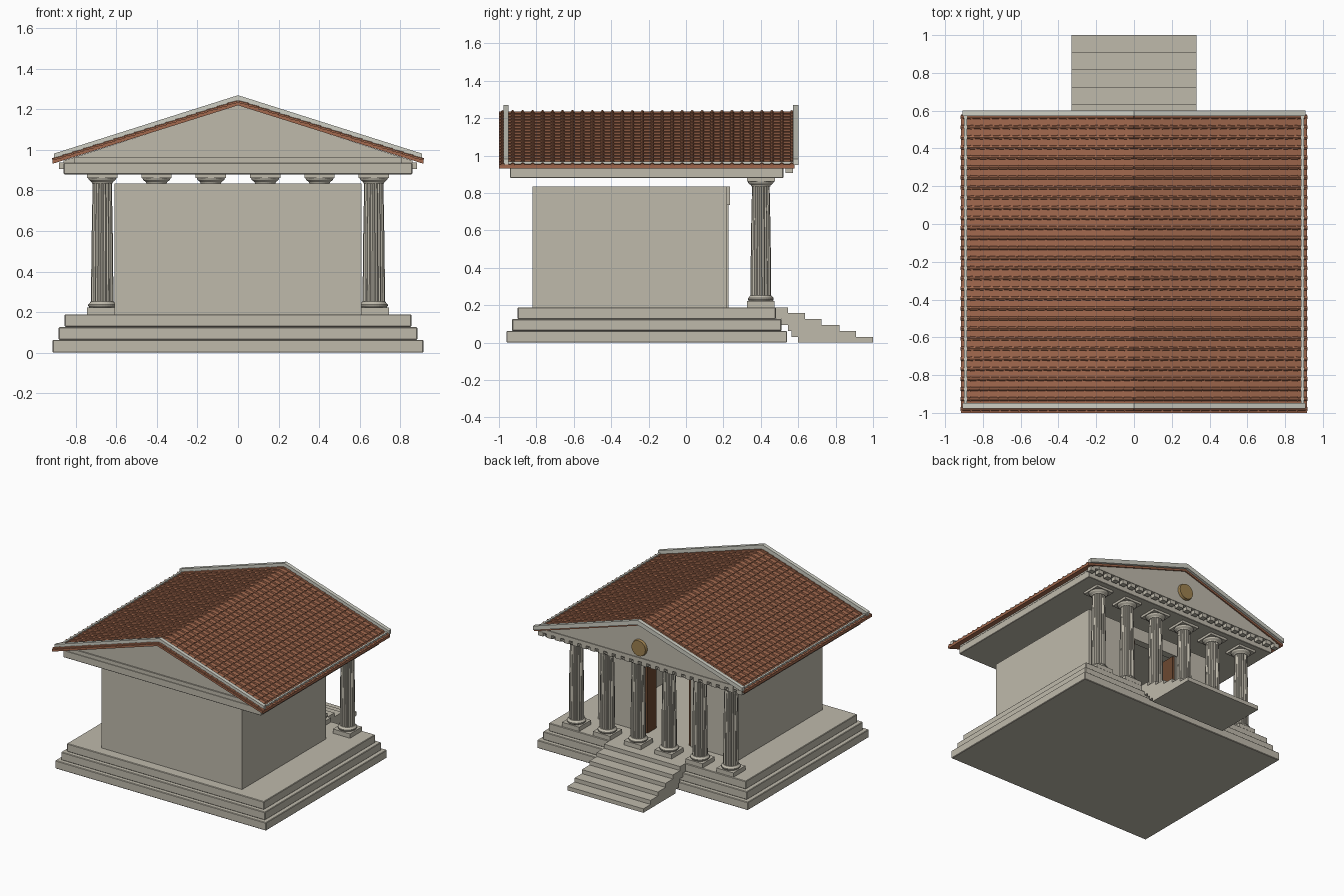
import bpy, bmesh, math
from mathutils import Matrix, Vector

cube = bpy.data.objects.get("Cube")
if cube:
    bpy.data.objects.remove(cube, do_unlink=True)


def material(name, rgb):
    m = bpy.data.materials.new(name)
    m.use_nodes = True
    m.diffuse_color = (*rgb, 1)
    bsdf = next(n for n in m.node_tree.nodes if n.type == 'BSDF_PRINCIPLED')
    bsdf.inputs["Base Color"].default_value = (*rgb, 1)
    return m


STONE = material("stone", (0.52, 0.49, 0.41))
TRIM = material("pale_trim", (0.62, 0.62, 0.55))
CLAY = material("clay_tile", (0.36, 0.14, 0.075))
WOOD = material("dark_wood", (0.15, 0.065, 0.03))
BRONZE = material("bronze", (0.34, 0.22, 0.08))


def finish(name, bm, mat, mirror=False):
    bmesh.ops.recalc_face_normals(bm, faces=bm.faces[:])
    me = bpy.data.meshes.new(name)
    bm.to_mesh(me)
    bm.free()
    me.materials.append(mat)
    ob = bpy.data.objects.new(name, me)
    bpy.context.collection.objects.link(ob)
    if mirror:
        ob.modifiers.new("mirror", 'MIRROR').use_mirror_merge = False
    return ob


def add_box(bm, x, y, z):
    size = [b - a for a, b in (x, y, z)]
    mid = [(a + b) / 2 for a, b in (x, y, z)]
    bmesh.ops.create_cube(bm, size=1, matrix=Matrix.Translation(mid) @ Matrix.Diagonal((*size, 1)))


def box(name, x, y, z, mat=STONE, mirror=False, bevel=0):
    bm = bmesh.new()
    add_box(bm, x, y, z)
    ob = finish(name, bm, mat, mirror)
    if bevel:
        ob.modifiers.new("bevel", 'BEVEL').width = bevel
    return ob


def prism(name, profile, y0, y1, mat, mirror=False):
    """Extrude an x-z outline along y."""
    bm = bmesh.new()
    face = bm.faces.new([bm.verts.new((x, y0, z)) for x, z in profile])
    new = bmesh.ops.extrude_face_region(bm, geom=[face])["geom"]
    bmesh.ops.translate(bm, vec=(0, y1 - y0, 0), verts=[v for v in new if isinstance(v, bmesh.types.BMVert)])
    return finish(name, bm, mat, mirror)


def lathe(bm, rings, sides, flute=1.0):
    """Stack rings of (radius, z); flute pulls in every second vertex."""
    loops = []
    for r, z in rings:
        loops.append([bm.verts.new((r * (flute if i % 2 else 1) * math.cos(math.tau * i / sides),
                                    r * (flute if i % 2 else 1) * math.sin(math.tau * i / sides), z))
                      for i in range(sides)])
    for a, b in zip(loops, loops[1:]):
        for i in range(sides):
            j = (i + 1) % sides
            bm.faces.new((a[i], a[j], b[j], b[i]))
    bm.faces.new(loops[0][::-1])
    bm.faces.new(loops[-1])


# Stepped platform
for i in range(3):
    inset = 0.03 * i
    box(f"platform_tier_{i + 1}", (inset - 0.915, 0.915 - inset), (inset - 0.96, 0.54 - inset),
        (0.063 * i, 0.063 * (i + 1)), bevel=0.004)

# Entrance stairs
stairs = [(0.60, 1.0), (0.565, 0.91), (0.545, 0.82), (0.51, 0.725), (0.48, 0.635), (0.47, 0.545)]
for i, span in enumerate(stairs):
    box(f"stair_{i + 1}", (-0.33, 0.33), span, (0.0315 * i, 0.0315 * (i + 1)))

# Inner chamber walls and doorway
FLOOR, WALL_TOP = 0.189, 0.835
box("chamber_back_wall", (-0.61, 0.61), (-0.82, -0.78), (FLOOR, WALL_TOP))
box("chamber_side_wall", (0.57, 0.61), (-0.78, 0.18), (FLOOR, WALL_TOP), mirror=True)
box("chamber_front_wall", (0.20, 0.61), (0.18, 0.22), (FLOOR, WALL_TOP), mirror=True)
box("door_lintel", (-0.25, 0.25), (0.18, 0.236), (0.735, WALL_TOP))
box("door_jamb", (0.20, 0.24), (0.215, 0.227), (FLOOR, 0.735), mirror=True)
box("door_leaf", (0.18, 0.20), (0.11, 0.218), (FLOOR, 0.735), WOOD, mirror=True)

# Columns
bm = bmesh.new()
add_box(bm, (-0.074, 0.074), (-0.074, 0.074), (FLOOR, 0.223))
lathe(bm, [(0.064, 0.223), (0.069, 0.230), (0.069, 0.238), (0.062, 0.245), (0.056, 0.252)], 32)
lathe(bm, [(0.055, 0.252), (0.054, 0.45), (0.051, 0.65), (0.047, 0.837)], 40, 0.9)
lathe(bm, [(0.050, 0.835), (0.053, 0.842), (0.066, 0.852), (0.070, 0.862)], 32)
add_box(bm, (-0.075, 0.075), (-0.075, 0.075), (0.862, 0.882))
first = finish("column_1", bm, STONE)
for i in range(6):
    col = first if i == 0 else bpy.data.objects.new(f"column_{i + 1}", first.data)
    if i:
        bpy.context.collection.objects.link(col)
    col.location = (-0.67 + 0.268 * i, 0.40, 0)

# Entablature, gable block and cornice
box("entablature", (-0.86, 0.86), (-0.94, 0.52), (0.88, 0.936), bevel=0.003)
prism("gable_block", [(-0.86, 0.935), (0.86, 0.935), (0.86, 0.947), (0, 1.222), (-0.86, 0.947)],
      -0.93, 0.57, STONE)
box("gable_cornice", (-0.81, 0.81), (-0.94, 0.576), (0.936, 0.965))

# Dentil row below the portico gable
bm = bmesh.new()
for i in range(24):
    x = -0.8625 + 0.075 * i
    add_box(bm, (x - 0.022, x + 0.022), (0.532, 0.572), (0.906, 0.938))
finish("dentils", bm, STONE)

# Round gable medallion
bm = bmesh.new()
bmesh.ops.create_cone(bm, cap_ends=True, segments=32, radius1=0.066, radius2=0.06, depth=0.03,
                      matrix=Matrix.Translation((0, 0.575, 1.045)) @ Matrix.Rotation(-math.pi / 2, 4, 'X'))
finish("gable_medallion", bm, BRONZE)

# Roof slopes with overlapping tile courses
COURSES, REACH, SLOPE, RIDGE = 18, 0.915, 0.315, 1.235
step = REACH / COURSES
outline = [(0, RIDGE - 0.015), (0, RIDGE)]
for i in range(1, COURSES + 1):
    x = step * i
    outline += [(x, RIDGE - SLOPE * x + 0.005), (x, RIDGE - SLOPE * x)]
outline.append((REACH, RIDGE - 0.015 - SLOPE * REACH))
prism("roof_slope", outline, -1.0, 0.58, CLAY, mirror=True)

# Rounded cover tiles repeated down the slope and along the ridge
down = Vector((step, 0, -SLOPE * step))
turn = Vector((0, 0, 1)).rotation_difference(down).to_matrix().to_4x4()
bm = bmesh.new()
bmesh.ops.create_cone(bm, cap_ends=True, segments=8, radius1=0.009, radius2=0.013, depth=down.length,
                      matrix=Matrix.Translation(Vector((0, -0.98, RIDGE)) + down / 2) @ turn)
tiles = finish("cover_tiles", bm, CLAY)
for label, count, offset in (("courses", COURSES, down), ("rows", 30, (0, 0.0533, 0))):
    arr = tiles.modifiers.new(label, 'ARRAY')
    arr.count = count
    arr.use_relative_offset = False
    arr.use_constant_offset = True
    arr.constant_offset_displace = offset
tiles.modifiers.new("mirror", 'MIRROR').use_mirror_merge = False

# Pale rake trims and eave strips
rake = [(0, 1.235), (0, 1.27), (0.908, 0.982), (0.908, 0.95)]
for name, y0, y1 in (("portico_rake_trim", 0.572, 0.602), ("rear_rake_trim", -0.977, -0.948)):
    prism(name, rake, y0, y1, TRIM, mirror=True)
box("eave_strip", (0.884, 0.899), (-0.96, 0.58), (0.945, 0.969), TRIM, mirror=True)
